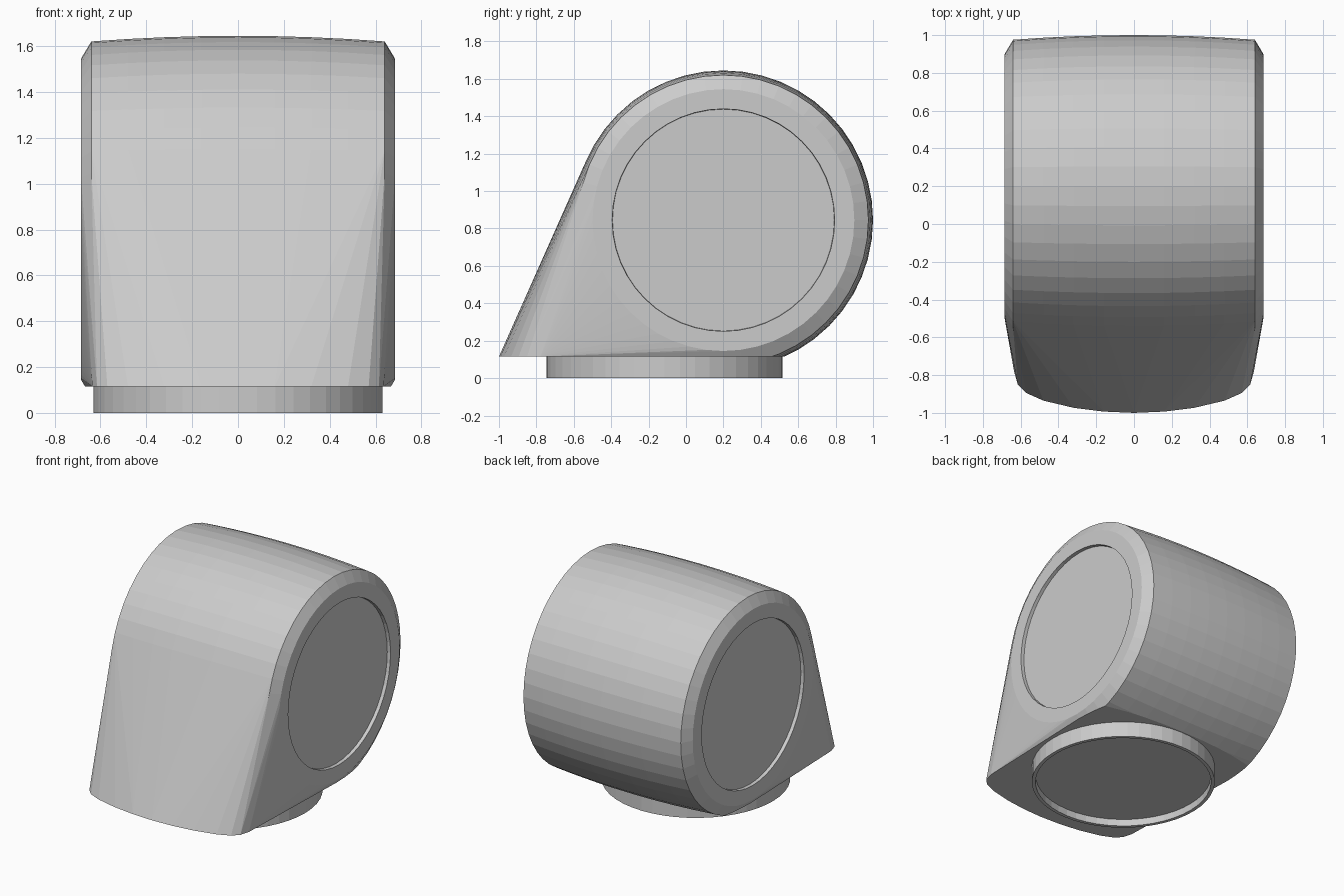
import bpy, bmesh, math
from mathutils import Vector

if "Cube" in bpy.data.objects:
    bpy.data.objects.remove(bpy.data.objects["Cube"])

CY, CZ, FLOOR = 0.2, 0.845, 0.115   # drum axis and underside height

grey = bpy.data.materials.new("light_grey")
grey.diffuse_color = (0.6, 0.6, 0.6, 1)
grey.use_nodes = True
grey.node_tree.nodes["Principled BSDF"].inputs["Base Color"].default_value = grey.diffuse_color


def finish(bm, name):
    bmesh.ops.recalc_face_normals(bm, faces=bm.faces)
    me = bpy.data.meshes.new(name)
    bm.to_mesh(me)
    bm.free()
    me.materials.append(grey)
    ob = bpy.data.objects.new(name, me)
    bpy.context.collection.objects.link(ob)
    return ob


def recess(bm, face, border, depth):
    """Leave a flat border on a face and sink the middle."""
    for t, d in ((border, 0), (0.002, -depth)):
        bmesh.ops.inset_region(bm, faces=[face], thickness=t, depth=d,
                               use_even_offset=True)


# Hood: barrel-shaped drum drawn forward to a curved front lip
bm = bmesh.new()
stations = [(x, 0.8 - 0.06 * x * x) for x in (0, 0.16, 0.32, 0.48, 0.64)]
stations.append((0.685, 0.70))
for x, r in stations:
    for side in ((1, -1) if x else (1,)):
        for i in range(48):
            a = 2 * math.pi * i / 48
            bm.verts.new((side * x, CY + r * math.cos(a), CZ + r * math.sin(a)))
lip = [(0, -1), (0.16, -0.993), (0.32, -0.973), (0.48, -0.935),
       (0.57, -0.895), (0.615, -0.85), (0.635, -0.78)]
for x, y in lip:
    for side in ((1, -1) if x else (1,)):
        bm.verts.new((side * x, y, FLOOR))
res = bmesh.ops.convex_hull(bm, input=bm.verts[:])
junk = {g for g in res["geom_interior"] + res["geom_unused"]
        if isinstance(g, bmesh.types.BMVert)}
bmesh.ops.delete(bm, geom=list(junk), context='VERTS')
bmesh.ops.recalc_face_normals(bm, faces=bm.faces)

# Flat underside
cut = bmesh.ops.bisect_plane(bm, geom=bm.verts[:] + bm.edges[:] + bm.faces[:],
                             dist=1e-5, plane_co=(0, 0, FLOOR),
                             plane_no=(0, 0, -1), clear_outer=True)
rim = [e for e in bm.edges if e.is_boundary]
if rim:
    bmesh.ops.holes_fill(bm, edges=rim, sides=0)
bmesh.ops.recalc_face_normals(bm, faces=bm.faces)

# Sunken round panels on both ends
for side in (1, -1):
    cap = [f for f in bm.faces if f.normal.x * side > 0.999
           and f.calc_center_median().x * side > 0.68]
    disc = bmesh.ops.dissolve_faces(bm, faces=cap)["region"][0]
    recess(bm, disc, 0.105, 0.025)
bmesh.ops.dissolve_limit(bm, angle_limit=math.radians(0.3),
                         verts=bm.verts[:], edges=bm.edges[:])
finish(bm, "hood")

# Base collar with a recessed underside
bm = bmesh.new()
bmesh.ops.create_cone(bm, cap_ends=True, segments=48, radius1=0.63,
                      radius2=0.63, depth=FLOOR + 0.005)
bmesh.ops.translate(bm, verts=bm.verts[:],
                    vec=Vector((0, -0.115, (FLOOR + 0.005) / 2)))
bm.normal_update()
recess(bm, min(bm.faces, key=lambda f: f.calc_center_median().z), 0.025, 0.05)
finish(bm, "base_collar")
